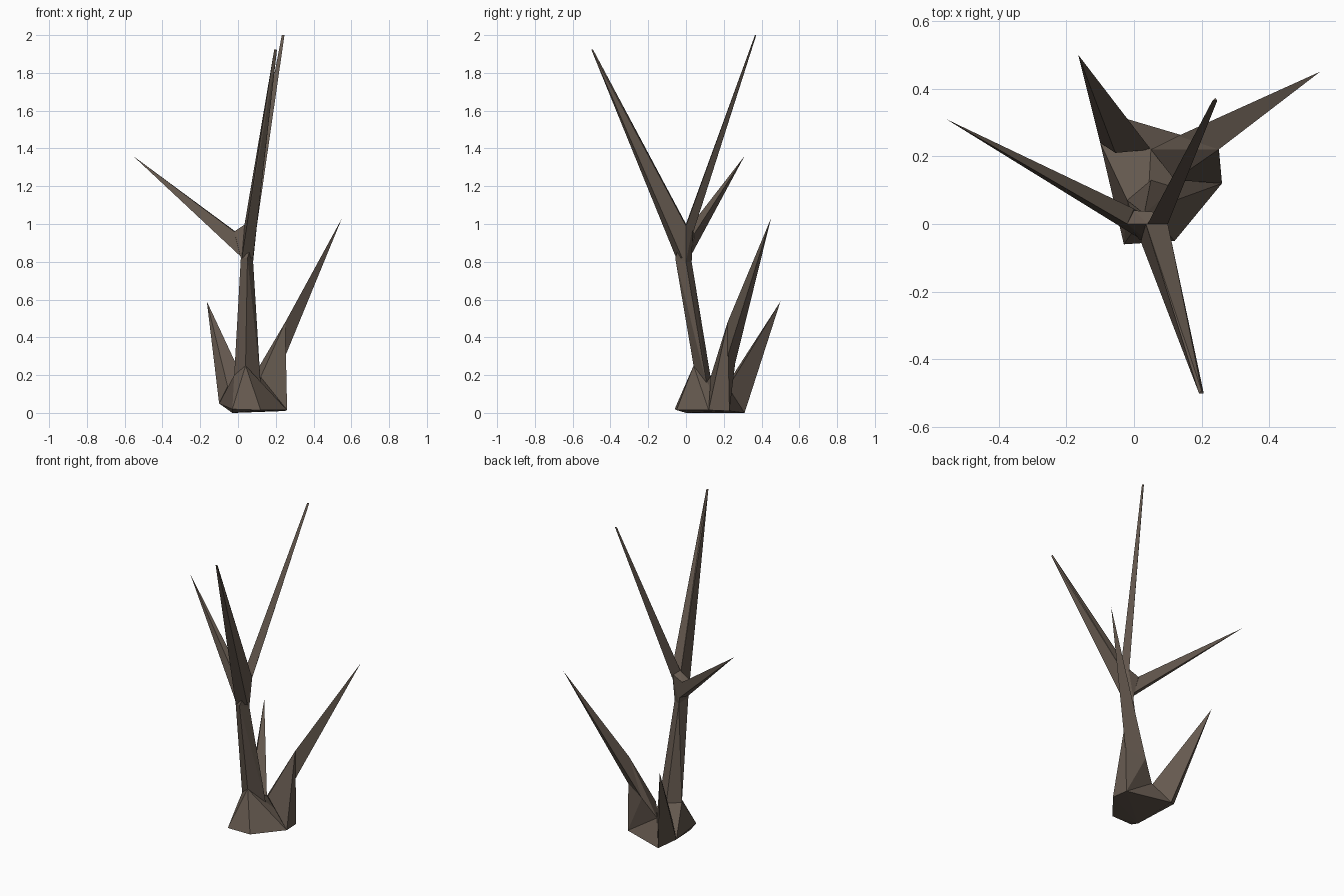
import bpy, bmesh

bark = bpy.data.materials.new("bark")
bark.diffuse_color = (0.13, 0.10, 0.078, 1)


def hull(name, *points):
    """Faceted solid wrapped around a few corner points."""
    bm = bmesh.new()
    for p in points:
        bm.verts.new(p)
    res = bmesh.ops.convex_hull(bm, input=bm.verts[:])
    loose = [v for v in bm.verts if not v.link_faces]
    bmesh.ops.delete(bm, geom=loose, context='VERTS')
    bmesh.ops.recalc_face_normals(bm, faces=bm.faces[:])
    mesh = bpy.data.meshes.new(name)
    bm.to_mesh(mesh)
    bm.free()
    mesh.materials.append(bark)
    obj = bpy.data.objects.new(name, mesh)
    bpy.context.collection.objects.link(obj)
    return obj


# Shared rings
foot = [(-0.03, -0.06, 0.02), (0.12, -0.05, 0.015), (0.26, 0.12, 0.015),
        (0.25, 0.23, 0.01), (-0.02, 0.31, 0.0), (-0.10, 0.24, 0.05),
        (-0.03, 0.0, 0.0)]
trunk_low = [(0.04, 0.04, 0.25), (-0.02, 0.07, 0.20),
             (0.12, 0.11, 0.15), (0.05, 0.13, 0.19)]
trunk_top = [(0.015, -0.045, 0.82), (0.05, -0.057, 0.82),
             (0.08, 0.0, 0.80), (0.03, 0.03, 0.80)]
fork = [(0.10, 0.0, 0.99), (0.04, 0.0, 1.0), (-0.02, 0.0, 0.96),
        (0.0, 0.04, 0.95), (0.07, 0.035, 0.98)]
knee = [(0.25, 0.22, 0.48), (0.25, 0.22, 0.30), (0.13, 0.26, 0.26)]

# Stump, trunk and the fork at its top
hull("stump", *foot, *trunk_low, (0.05, 0.22, 0.14))
hull("trunk", *trunk_low, *trunk_top)
hull("fork", *trunk_top, *fork)

# Long branches growing from the fork
hull("front_branch", (0.02, -0.052, 0.82), (0.08, -0.02, 0.82), (0.10, 0.0, 0.99),
     (0.035, 0.0, 1.0), (0.192, -0.50, 1.925), (0.206, -0.50, 1.92), (0.20, -0.493, 1.925))
hull("back_branch", (0.04, 0.0, 1.0), (0.10, 0.0, 0.99), (0.07, 0.04, 0.96),
     (0.232, 0.365, 2.0), (0.246, 0.365, 2.0), (0.24, 0.372, 2.0))
hull("left_branch", (-0.02, 0.0, 0.96), (0.012, -0.04, 0.83), (0.0, 0.045, 0.95),
     (0.025, 0.03, 0.84), (-0.555, 0.31, 1.36))

# Bent low branch on the right
hull("right_branch_root", *knee, (0.12, 0.13, 0.19), (0.05, 0.22, 0.14),
     (0.26, 0.12, 0.015), (0.25, 0.23, 0.01))
hull("right_branch", *knee, (0.55, 0.45, 1.03))

# Short spike at the back left
hull("back_spike", (-0.10, 0.24, 0.05), (-0.02, 0.31, 0.0), (-0.02, 0.30, 0.25),
     (-0.055, 0.21, 0.14), (0.05, 0.22, 0.13), (-0.165, 0.50, 0.59))
